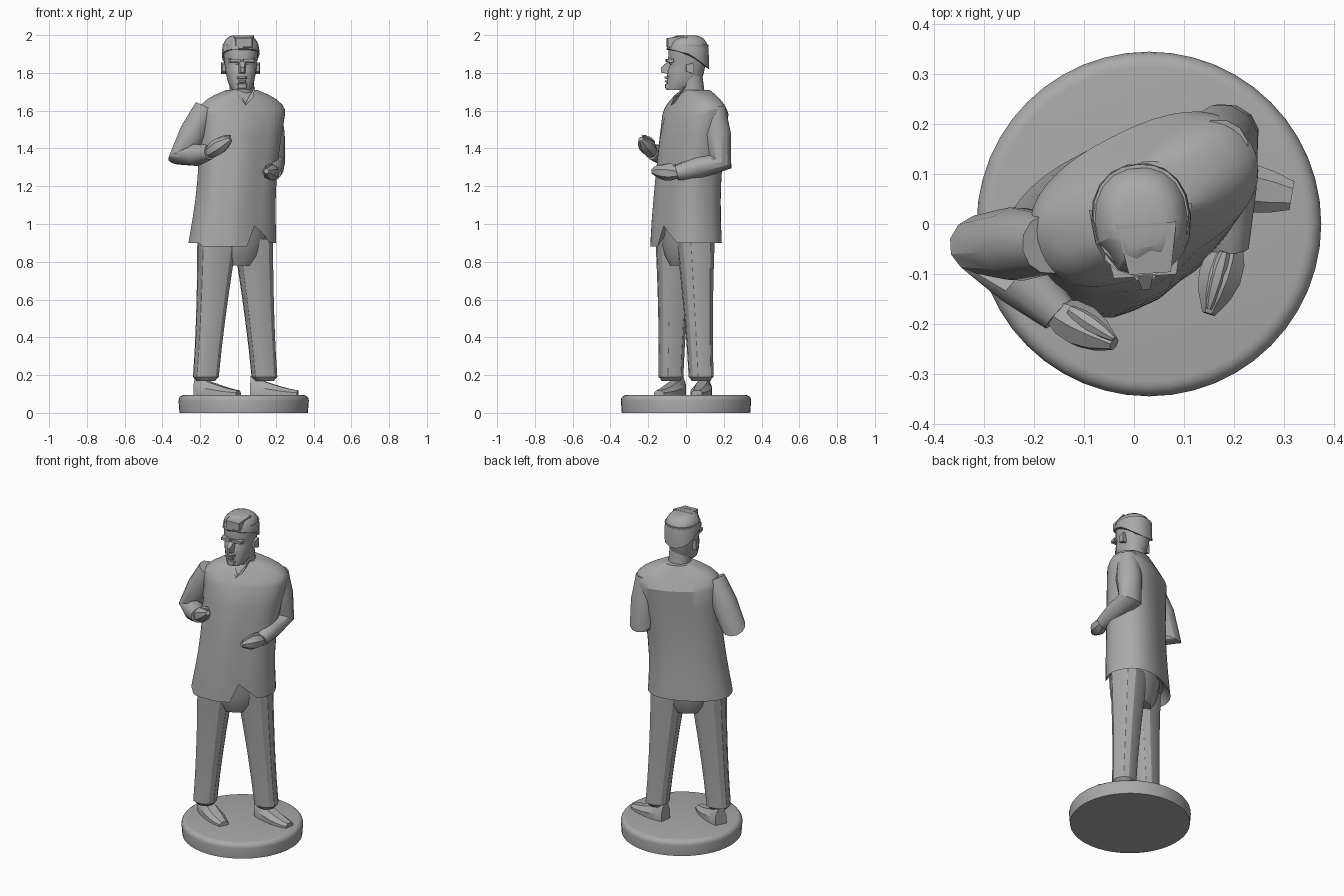
import bpy, bmesh
from math import sin, cos, pi, radians, copysign
from mathutils import Vector, Matrix

if "Cube" in bpy.data.objects:
    bpy.data.objects.remove(bpy.data.objects["Cube"])

grey = bpy.data.materials.new("plain grey")
grey.use_nodes = True
colour = (0.4, 0.4, 0.4, 1)
grey.diffuse_color = colour
grey.node_tree.nodes["Principled BSDF"].inputs["Base Color"].default_value = colour


def finish(name, bm, angle):
    bmesh.ops.recalc_face_normals(bm, faces=bm.faces)
    mesh = bpy.data.meshes.new(name)
    bm.to_mesh(mesh)
    bm.free()
    mesh.materials.append(grey)
    part = bpy.data.objects.new(name, mesh)
    bpy.context.collection.objects.link(part)
    bpy.ops.object.select_all(action="DESELECT")
    part.select_set(True)
    bpy.context.view_layer.objects.active = part
    bpy.ops.object.shade_smooth_by_angle(angle=radians(angle))


def skin(name, rings, angle=30):
    """Join rings with equal point counts into a closed skin."""
    bm = bmesh.new()
    rows = [[bm.verts.new(point) for point in ring] for ring in rings]
    count = len(rows[0])
    for lower, upper in zip(rows, rows[1:]):
        for i in range(count):
            j = (i + 1) % count
            bm.faces.new((lower[i], lower[j], upper[j], upper[i]))
    bm.faces.new(rows[0])
    bm.faces.new(rows[-1])
    finish(name, bm, angle)


def hull(name, points, angle=25):
    bm = bmesh.new()
    for point in points:
        bm.verts.new(point)
    bmesh.ops.convex_hull(bm, input=bm.verts)
    finish(name, bm, angle)


def mix(start, end, amount):
    return start + (end - start) * amount


def steps(count):
    return [i / (count - 1) for i in range(count)]


def soften(value, power):
    return copysign(abs(value) ** (2 / power), value)


def oval(centre, width, depth, turn=0, sides=16, power=2.0):
    """Level superellipse ring, starting at its left side."""
    spin = Matrix.Rotation(turn, 3, "Z")
    angles = [2 * pi * i / sides for i in range(sides)]
    return [Vector(centre) + spin @ Vector((width * soften(cos(a), power), depth * soften(sin(a), power), 0))
            for a in angles]


def tube(name, path, radii, sides=12, angle=30):
    """Tube along a path, with its frame carried from stop to stop."""
    side, rings = None, []
    for k, point in enumerate(path):
        way = (path[min(k + 1, len(path) - 1)] - path[max(k - 1, 0)]).normalized()
        side = way.orthogonal() if side is None else side - way * side.dot(way)
        side.normalize()
        up = way.cross(side)
        angles = [2 * pi * i / sides for i in range(sides)]
        rings.append([point + (side * cos(a) + up * sin(a)) * radii[k] for a in angles])
    skin(name, rings, angle)


# Round base with a rolled rim
base = [oval((0.03, 0, 0), 0.34, 0.34, sides=48)]
for t in steps(5):
    radius = 0.315 + 0.03 * cos(t * pi / 2)
    base.append(oval((0.03, 0, 0.065 + 0.03 * sin(t * pi / 2)), radius, radius, sides=48))
skin("base", base, 50)

# Jacket: turned body with narrow waist, then sloping shoulders
turn = radians(27)
hem, shoulder, collar = 0.9, 1.58, 1.71


def jacket_ring(z, width, depth, drift):
    centre = Vector((mix(-0.03, 0.02, drift), mix(0, 0.05, drift ** 2), z))
    ring = oval(centre, width, depth, turn, 40, 2.4)
    for i, point in enumerate(ring):
        outward = (point - centre).normalized()
        if z < shoulder and 28 <= i <= 30:      # outer panel overlaps the inner one
            point += outward * 0.01
        if z < 1:                               # cutaway hem beside the opening
            if 30 < i < 34:
                point.z += 0.03 * (34 - i)
            elif 22 < i <= 30:
                point.z -= 0.02
    return ring


jacket = [jacket_ring(hem + 0.05, 0.2, 0.12, 0)]
for t in steps(7):
    jacket.append(jacket_ring(mix(hem, shoulder, t), 0.24 - 0.025 * sin(pi * t), mix(0.16, 0.14, t), t))
for t in steps(6)[1:]:
    jacket.append(jacket_ring(mix(shoulder, collar, t), mix(0.245, 0.08, t ** 2.5), mix(0.14, 0.07, t), 1))
skin("jacket", jacket, 28)

# Hips and trouser legs
skin("hips", [oval((-0.015, 0, mix(0.78, 1, t)), mix(0.1, 0.2, t ** 0.5), mix(0.08, 0.13, t ** 0.5), turn)
              for t in steps(5)])


def trouser_leg(name, ankle, hip):
    rings = [oval(ankle, 0.05, 0.05, sides=12)]
    for t in steps(6):
        radius = mix(0.068, 0.105, t ** 1.6)
        rings.append(oval(ankle.lerp(hip, t) + Vector((0, 0, 0.02)), radius, radius * 0.95, 0.3, 12, 2.4))
    skin(name, rings)


trouser_leg("right_trouser_leg", Vector((-0.17, -0.08, 0.17)), Vector((-0.11, -0.06, 0.9)))
trouser_leg("left_trouser_leg", Vector((0.14, 0.08, 0.17)), Vector((0.08, 0.05, 0.9)))


# Shoes: tall heel falling to a low rounded toe
def shoe(name, x, y, aim):
    place = Matrix.Translation((x, y, 0.094)) @ Matrix.Rotation(radians(aim), 4, "Z")
    rings = []
    for t in steps(7):
        half = 0.052 * sin(pi * mix(0.15, 0.9, t)) ** 0.5
        top = mix(0.025, 0.1, (1 - t) ** 1.3)
        outline = ((-half, 0), (half, 0), (half, top / 2), (half / 2, top), (-half / 2, top), (-half, top / 2))
        rings.append([place @ Vector((t / 4, across, height)) for across, height in outline])
    skin(name, rings)


shoe("right_shoe", -0.22, -0.03, -27)
shoe("left_shoe", 0.07, 0.1, -10)


# Arms: sleeve, loosely closed hand and thumb
def taper(name, start, end, radius):
    along = steps(5)
    tube(name, [start.lerp(end, t) for t in along],
         [radius * sin(pi * mix(0.2, 0.9, t)) for t in along], 7, 20)


def arm(side, shoulder_joint, elbow, wrist, tip):
    path = [shoulder_joint, shoulder_joint.lerp(elbow, 0.5), elbow, elbow.lerp(wrist, 0.5), wrist]
    tube(side + "_sleeve", path, (0.06, 0.075, 0.07, 0.06, 0.04))
    taper(side + "_hand", wrist.lerp(tip, -0.1), tip, 0.045)
    lift = Vector((0, 0.02, 0.035))
    taper(side + "_thumb", wrist.lerp(tip, 0.2) + lift, tip + lift / 2, 0.018)


arm("right", Vector((-0.17, -0.04, 1.62)), Vector((-0.3, -0.04, 1.35)),
    Vector((-0.15, -0.18, 1.38)), Vector((-0.04, -0.24, 1.45)))
arm("left", Vector((0.17, 0.15, 1.62)), Vector((0.18, 0.18, 1.33)),
    Vector((0.19, -0.05, 1.27)), Vector((0.15, -0.18, 1.28)))

# Neck and shirt collar points
skin("neck", [oval((0.02, mix(0.04, 0.02, t), mix(1.65, 1.8, t)), 0.065, 0.065) for t in steps(3)])
for name, side in (("right_collar", -1), ("left_collar", 1)):
    corners = [Vector((0.04 + side * out, y, z))
               for out, y, z in ((0, -0.08, 1.63), (0.04, -0.065, 1.67), (0.05, -0.02, 1.72))]
    hull(name, corners + [corner + Vector((0, 0.02, 0.01)) for corner in corners])

# Head: narrow chin widening to the skull, with a dent at the eyes
head_place = Matrix.Translation((0.015, 0, 0)) @ Matrix.Rotation(radians(4), 4, "Z")


def head_ring(z, front, back, width, sides):
    return [head_place @ point
            for point in oval((0, (front + back) / 2, z), width, (back - front) / 2, sides=sides, power=2.2)]


head = []
for i, t in enumerate(steps(10)):
    dent = 0.012 if i == 5 else 0
    head.append(head_ring(mix(1.71, 1.95, t), mix(-0.105, -0.09, t) + dent,
                          mix(0.02, 0.12, t ** 0.3), 0.095 * (t + 0.03) ** 0.2, 20))
skin("head", head)


def lump(name, x, y, z, width, depth, height, drop=0, narrowing=0.6):
    """Block on the head whose front face is smaller and may drop."""
    points = []
    for a in (-1, 1):
        for b in (-1, 1):
            points.append(Vector((x + a * width, y, z + b * height)))
            points.append(Vector((x + a * width * narrowing, y - depth, z - drop + b * height * narrowing)))
    hull(name, [head_place @ point for point in points])


# Face details
lump("nose", 0, -0.09, 1.83, 0.02, 0.042, 0.035, drop=0.015, narrowing=0.4)
lump("upper_lip", 0, -0.09, 1.775, 0.03, 0.022, 0.008)
lump("lower_lip", 0, -0.09, 1.755, 0.024, 0.02, 0.007)
lump("chin", 0, -0.08, 1.73, 0.035, 0.03, 0.018)
for name, side in (("right", -1), ("left", 1)):
    lump(name + "_brow", side * 0.035, -0.07, 1.865, 0.035, 0.035, 0.01, narrowing=0.8)
    lump(name + "_ear", side * 0.09, 0.035, 1.825, 0.013, 0.04, 0.03)

# Hair: domed cap, low at the nape, raised and furrowed over the forehead
hair = []
for k, t in enumerate(steps(7)):
    lean = t * radians(78)
    size = cos(lean) ** 0.5
    ring = head_ring(1.9 + 0.1 * sin(lean), mix(-0.104, 0, 1 - size), 0.122 * size, 0.1 * size, 18)
    for i, point in enumerate(ring):
        around = sin(2 * pi * i / len(ring))
        if k == 0:
            point.z -= 0.08 * around if around > 0 else 0.03 * around
        elif k < 6 and i in (11, 14):
            point.y += 0.012
    hair.append(ring)
skin("hair", hair, 25)
lump("hair_quiff", 0.01, 0, 1.965, 0.06, 0.1, 0.034, drop=0.005, narrowing=0.7)
